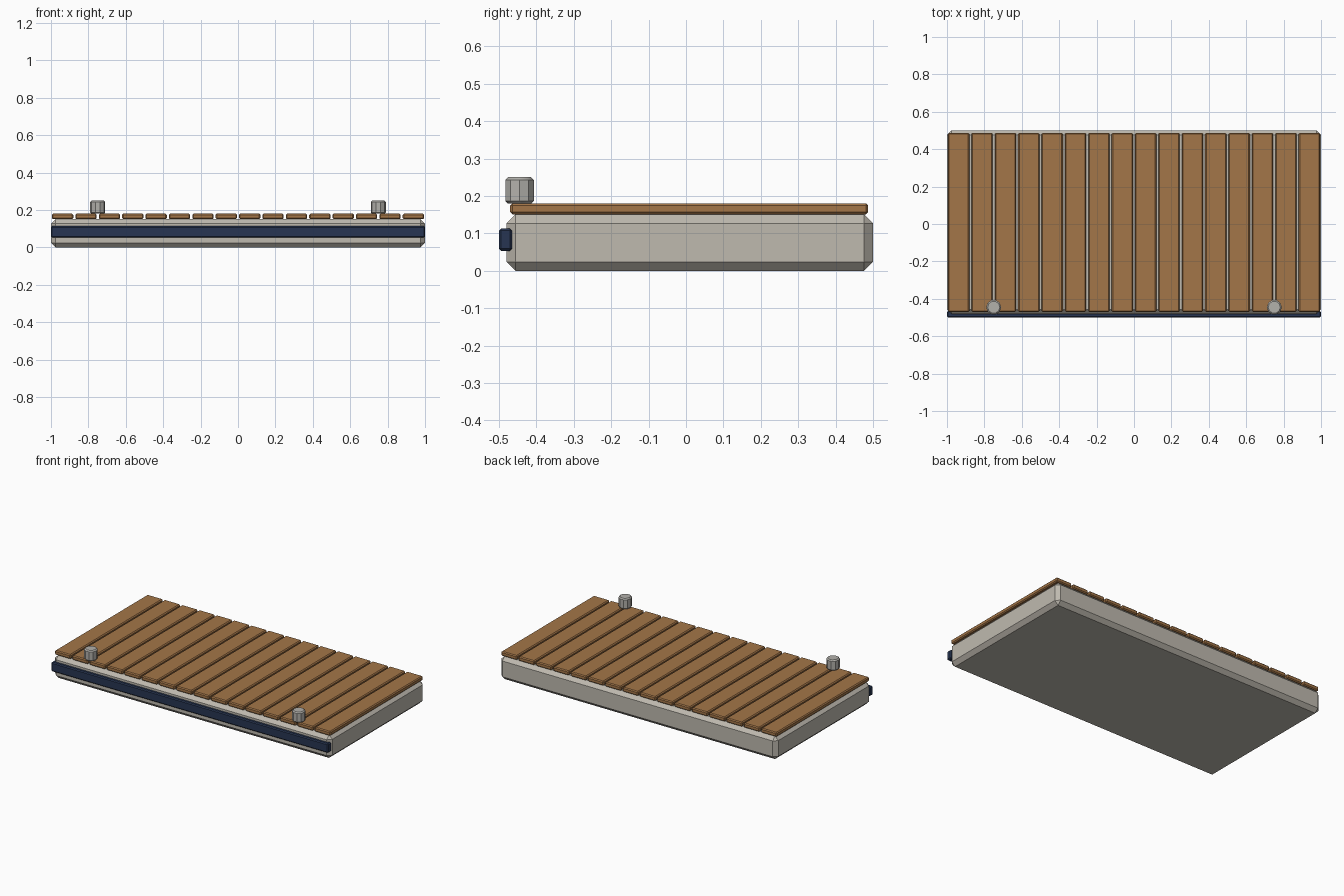
import bpy
import bmesh
from math import pi, radians
from mathutils import Matrix

default_cube = bpy.data.objects.get("Cube")
if default_cube:
    bpy.data.objects.remove(default_cube, do_unlink=True)


def make_material(name, rgb):
    mat = bpy.data.materials.new(name)
    mat.use_nodes = True
    mat.diffuse_color = (*rgb, 1)
    shader = mat.node_tree.nodes["Principled BSDF"]
    shader.inputs["Base Color"].default_value = (*rgb, 1)
    return mat


concrete = make_material("pale concrete", (0.52, 0.49, 0.43))
timber = make_material("brown timber", (0.37, 0.18, 0.065))
rubber = make_material("navy rubber", (0.02, 0.036, 0.085))
steel = make_material("grey steel", (0.45, 0.44, 0.41))


def finish(name, bm, mat):
    """Turn a bmesh into an object shaded with sharp edges."""
    mesh = bpy.data.meshes.new(name)
    bm.to_mesh(mesh)
    bm.free()
    mesh.materials.append(mat)
    obj = bpy.data.objects.new(name, mesh)
    bpy.context.collection.objects.link(obj)
    bpy.ops.object.select_all(action="DESELECT")
    obj.select_set(True)
    bpy.context.view_layer.objects.active = obj
    bpy.ops.object.shade_smooth_by_angle(angle=radians(30))


def box(name, low, high, mat, chamfer):
    bm = bmesh.new()
    bmesh.ops.create_cube(bm, size=1)
    for v in bm.verts:
        for i in range(3):
            v.co[i] = high[i] if v.co[i] > 0 else low[i]
    bmesh.ops.bevel(bm, geom=bm.edges[:], offset=chamfer, segments=1, affect="EDGES")
    finish(name, bm, mat)


def bollard(name, x):
    bm = bmesh.new()
    place = Matrix.Translation((x, -0.445, 0.215)) @ Matrix.Rotation(pi / 2, 4, "Z")
    bmesh.ops.create_cone(bm, cap_ends=True, segments=10, radius1=0.04,
                          radius2=0.04, depth=0.07, matrix=place)
    # Chamfer only the two rims
    rims = [e for e in bm.edges if abs(e.verts[0].co.z - e.verts[1].co.z) < 0.001]
    bmesh.ops.bevel(bm, geom=rims, offset=0.007, segments=1, affect="EDGES")
    finish(name, bm, steel)


# Float body and the front fender strip
box("float_body", (-1, -0.48, 0), (1, 0.5, 0.151), concrete, 0.024)
box("front_fender", (-1, -0.5, 0.053), (1, -0.465, 0.113), rubber, 0.006)

# Deck planks running front to back
count = 16
pitch = 2 / count
for i in range(count):
    x = -1 + pitch * (i + 0.5)
    box(f"deck_plank_{i + 1}", (x - 0.057, -0.47, 0.151),
        (x + 0.057, 0.487, 0.18), timber, 0.006)

# Mooring bollards
for side, x in (("left", 0.75), ("right", -0.75)):
    bollard(f"{side}_bollard", x)
